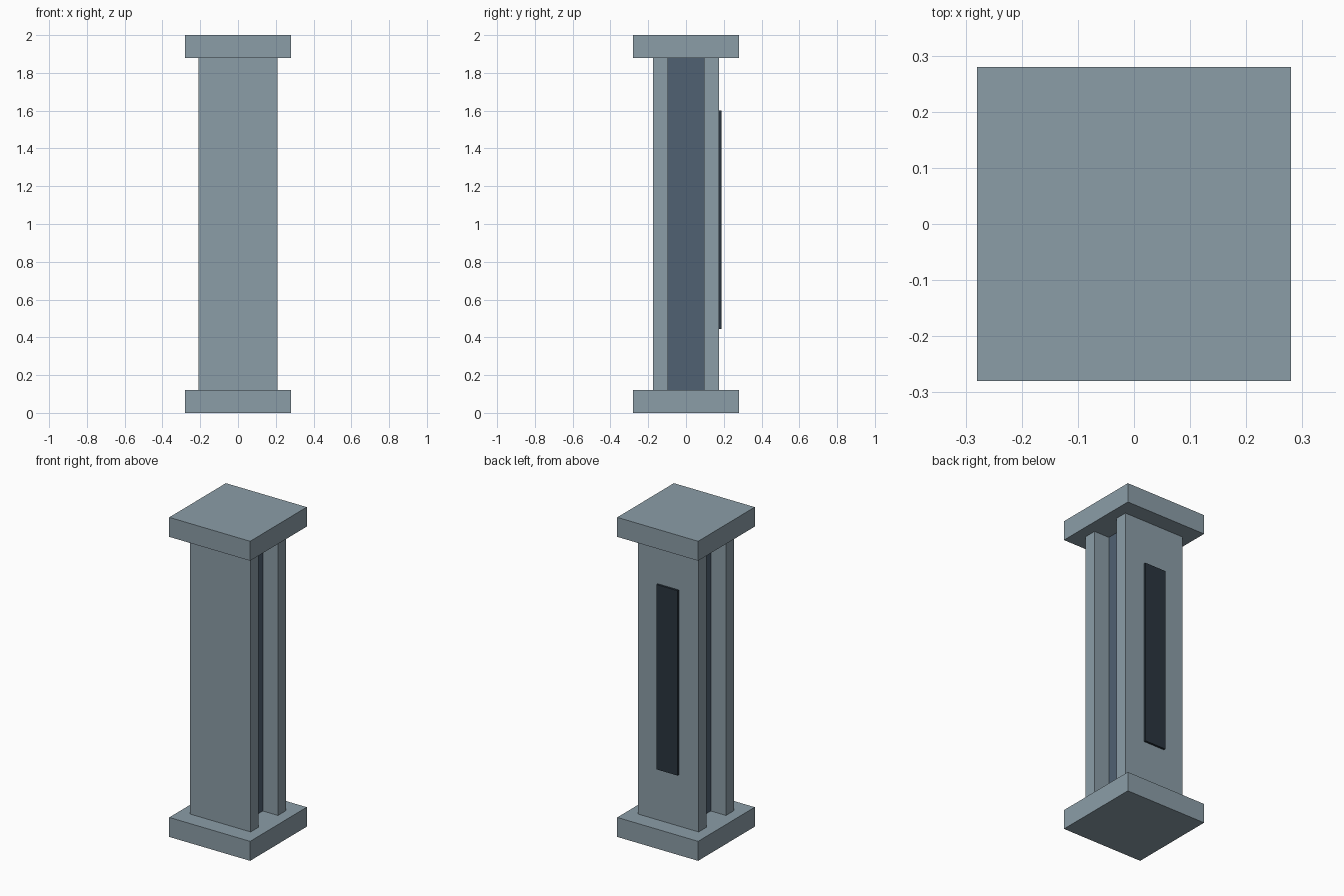
import bpy

if "Cube" in bpy.data.objects:
    bpy.data.objects.remove(bpy.data.objects["Cube"])


def material(name, rgb):
    m = bpy.data.materials.new(name)
    m.diffuse_color = (*rgb, 1.0)
    m.use_nodes = True
    m.node_tree.nodes["Principled BSDF"].inputs["Base Color"].default_value = m.diffuse_color
    return m


def box(name, x, y, z, mat):
    """Box spanning the (min, max) ranges on each axis."""
    spans = (x, y, z)
    centre = [(a + b) / 2 for a, b in spans]
    bpy.ops.mesh.primitive_cube_add(size=1, location=centre)
    ob = bpy.context.object
    ob.name = name
    ob.scale = [b - a for a, b in spans]
    bpy.ops.object.transform_apply(location=False, rotation=False, scale=True)
    ob.data.materials.append(mat)
    return ob


steel = material("pale_steel", (0.26, 0.34, 0.39))
blue = material("blue_steel", (0.08, 0.12, 0.17))
dark = material("dark_panel", (0.023, 0.036, 0.05))

HALF, PLATE, TOP = 0.28, 0.122, 2.0
shaft = (PLATE, TOP - PLATE)

# Square end plates
box("base_plate", (-HALF, HALF), (-HALF, HALF), (0, PLATE), steel)
box("cap_plate", (-HALF, HALF), (-HALF, HALF), (TOP - PLATE, TOP), steel)

# Flanges at front and back, joined by the recessed core
box("front_flange", (-0.21, 0.21), (-0.175, -0.095), shaft, steel)
box("back_flange", (-0.21, 0.21), (0.095, 0.175), shaft, steel)
box("core", (-0.105, 0.105), (-0.095, 0.095), shaft, blue)

# Dark panel on the back flange
box("back_panel", (-0.073, 0.073), (0.168, 0.188), (0.443, 1.6), dark)
